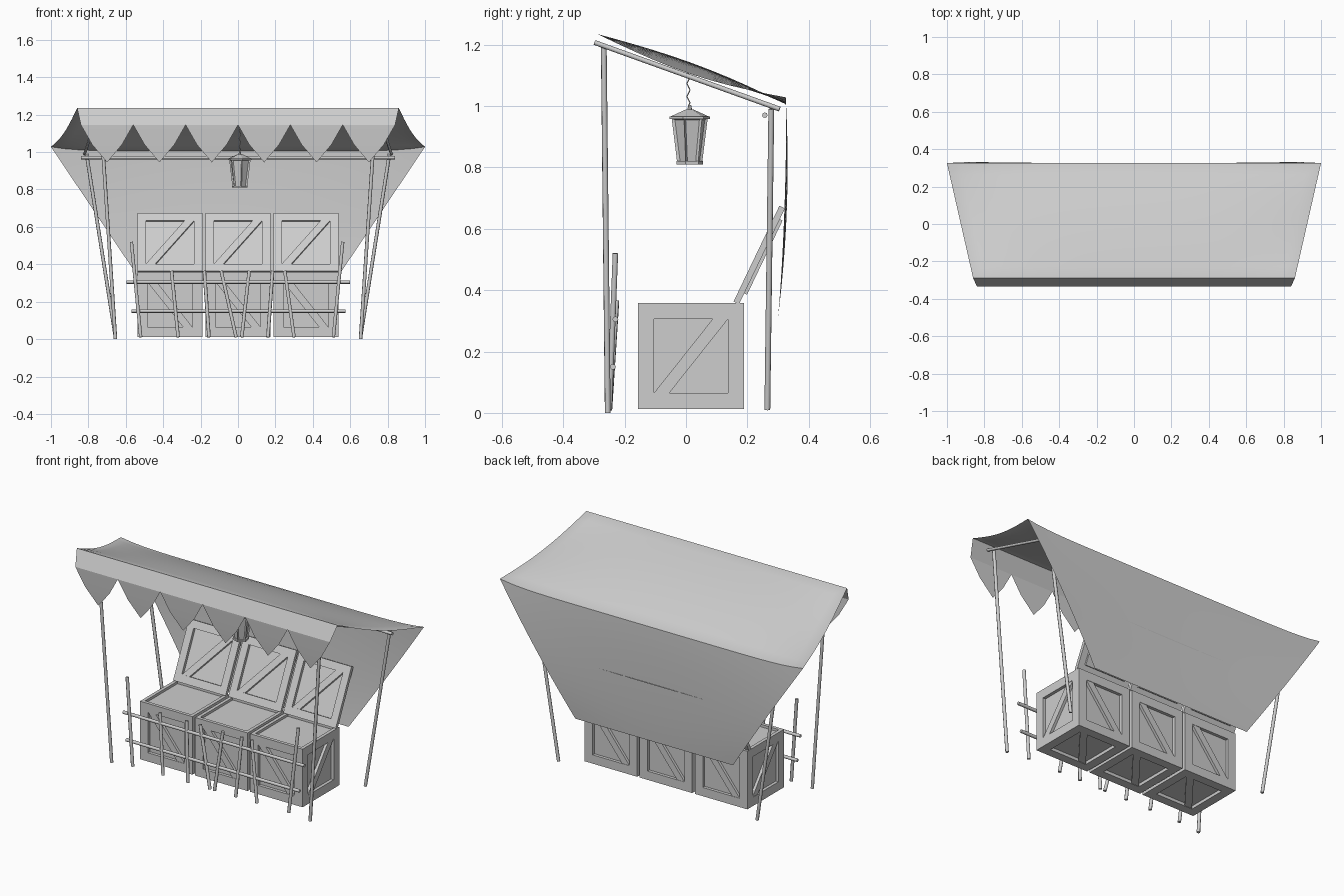
import bpy, bmesh, math
from mathutils import Matrix, Vector

if "Cube" in bpy.data.objects:
    bpy.data.objects.remove(bpy.data.objects["Cube"], do_unlink=True)

SHADE = 0.61
GREY = bpy.data.materials.new("plain_grey")
GREY.use_nodes = True
GREY.diffuse_color = (SHADE, SHADE, SHADE, 1)
GREY.node_tree.nodes["Principled BSDF"].inputs["Base Color"].default_value = GREY.diffuse_color


def finish(name, bm, smooth=None):
    bmesh.ops.recalc_face_normals(bm, faces=bm.faces)
    mesh = bpy.data.meshes.new(name)
    bm.to_mesh(mesh)
    bm.free()
    mesh.materials.append(GREY)
    obj = bpy.data.objects.new(name, mesh)
    bpy.context.collection.objects.link(obj)
    if smooth:
        bpy.ops.object.select_all(action="DESELECT")
        obj.select_set(True)
        bpy.context.view_layer.objects.active = obj
        bpy.ops.object.shade_smooth_by_angle(angle=math.radians(smooth))


def box(bm, centre, size, frame):
    m = frame @ Matrix.Translation(centre) @ Matrix.Diagonal((*size, 1))
    bmesh.ops.create_cube(bm, size=1, matrix=m)


def rod(name, a, b, r=0.0095):
    a, b = Vector(a), Vector(b)
    turn = (b - a).to_track_quat("Z", "Y").to_matrix().to_4x4()
    bm = bmesh.new()
    bmesh.ops.create_cone(bm, cap_ends=True, segments=8, radius1=r, radius2=r,
                          depth=(b - a).length, matrix=Matrix.Translation((a + b) / 2) @ turn)
    finish(name, bm, 50)


def sheet(name, shape, nu, nv):
    bm = bmesh.new()
    rows = [[bm.verts.new(shape(2 * i / nu - 1, j / nv)) for i in range(nu + 1)]
            for j in range(nv + 1)]
    for low, high in zip(rows, rows[1:]):
        for i in range(nu):
            bm.faces.new((low[i], low[i + 1], high[i + 1], high[i]))
    # Fold the cloth over on itself so that it has two sides
    result = bmesh.ops.solidify(bm, geom=bm.faces[:], thickness=0.004)
    finish(name, bm, 40)


# Canopy cloth: sloping roof and back drape, dipping onto the rear crossbar
def dip(u):
    return 0.022 * (1 - u ** 8)


def roof(u, v):
    puff = math.sin(math.pi * v)
    z = 1.235 - 0.207 * v + puff * (0.012 * (1 - u * u) - 0.028 * u ** 4) - dip(u) * v ** 3
    return (u * (0.86 + 0.14 * v), -0.29 + 0.615 * v, z)


def drape(u, v):
    y = 0.325 + 0.04 * v - 0.065 * v * v - 0.008 * (1 - u * u) * math.sin(math.pi * v)
    return (u * (1 - 0.48 * v), y, 1.028 - 0.715 * v - dip(u) * (1 - v) ** 2)


sheet("canopy_roof", roof, 28, 10)
sheet("back_drape", drape, 28, 14)

# Front valance with six hanging points
bm = bmesh.new()
PITCH, POINTS = 0.28, 6
top, hem = [], []
for i in range(POINTS + 1):
    x = (i - POINTS / 2) * PITCH
    top.append(bm.verts.new((x * 1.024, -0.29, 1.235)))
    hem.append(bm.verts.new((x, -0.333, 1.145)))
for i in range(POINTS):
    bm.faces.new((top[i], hem[i], hem[i + 1], top[i + 1]))
    xm = (hem[i].co.x + hem[i + 1].co.x) / 2
    sides = [bm.verts.new((xm + s * 0.08, -0.327, 1.04)) for s in (-1, 1)]
    tip = bm.verts.new((xm, -0.317, 0.945))
    bm.faces.new((hem[i], sides[0], sides[1], hem[i + 1]))
    bm.faces.new((sides[0], tip, sides[1]))
bmesh.ops.solidify(bm, geom=bm.faces[:], thickness=0.004)
finish("front_valance", bm, 20)

# Leaning posts, rafters and the rear crossbar
for side, s in (("right", -1), ("left", 1)):
    rod(f"front_post_{side}", (s * 0.655, -0.255, 0), (s * 0.735, -0.268, 1.2))
    rod(f"back_post_{side}", (s * 0.655, 0.265, 0.01), (s * 0.81, 0.278, 0.99))
    rod(f"rafter_{side}", (s * 0.75, -0.298, 1.207), (s * 0.82, 0.305, 0.99), 0.008)
rod("rear_crossbar", (-0.84, 0.257, 0.97), (0.84, 0.257, 0.97), 0.009)

# Fence rails and crooked pickets
rod("fence_rail_upper", (-0.595, -0.23, 0.305), (0.6, -0.23, 0.305))
rod("fence_rail_lower", (-0.57, -0.238, 0.15), (0.575, -0.238, 0.15))
pickets = [(-0.52, -0.57), (-0.32, -0.355), (-0.155, -0.18), (-0.01, -0.09),
           (0.02, 0.06), (0.16, 0.185), (0.3, 0.25), (0.51, 0.56)]
for n, (foot, head) in enumerate(pickets):
    end = n in (0, len(pickets) - 1)
    rod(f"fence_picket_{n + 1}", (foot, -0.25, 0.01),
        (head, -0.23 if end else -0.227, 0.52 if end else 0.365))

# Framed panel with a diagonal brace, facing the front, used for crates and lids
SIZE, BAND = 0.346, 0.05


def panel(bm, frame, border, flip):
    edge, inner = (SIZE - border) / 2, SIZE - 2 * border
    for s in (-1, 1):
        box(bm, (s * edge, 0.01, 0), (border, 0.02, SIZE), frame)
        box(bm, (0, 0.01, s * edge), (inner, 0.02, border), frame)
    slant = Matrix()
    slant[0][2] = (BAND - inner if flip else inner - BAND) / inner
    box(bm, (0, 0, 0), (BAND, 0.018, inner),
        frame @ Matrix.Translation((0, 0.011, 0)) @ slant)
    box(bm, (0, 0.024, 0), (inner + 0.01, 0.012, inner + 0.01), frame)


def crate(name, x):
    bm = bmesh.new()
    centre = Matrix.Translation((x, 0.016, 0.012 + SIZE / 2))
    outward = Matrix.Translation((0, -SIZE / 2, 0))
    for quarter in range(4):
        turn = Matrix.Rotation(quarter * math.pi / 2, 4, "Z")
        panel(bm, centre @ turn @ outward, 0.052, quarter % 2 == 0)
    panel(bm, centre @ Matrix.Rotation(math.pi / 2, 4, "X") @ outward, 0.052, True)
    # Inner cover, slightly below the rim
    box(bm, (0, 0, SIZE / 2 - 0.02), (SIZE - 0.04, SIZE - 0.04, 0.01), centre)
    finish(name, bm)


def lid(name, x):
    bm = bmesh.new()
    tilt = Matrix.Rotation(math.radians(-25.6), 4, "X")
    panel(bm, Matrix.Translation((x, 0.155, 0.363)) @ tilt
          @ Matrix.Translation((0, 0, SIZE / 2)), 0.044, False)
    finish(name, bm)


for label, x in (("right", -0.364), ("middle", 0), ("left", 0.363)):
    crate(f"crate_{label}", x)
    lid(f"crate_lid_{label}", x)

# Hanging six-sided lantern
spot = Matrix.Translation((0.01, 0.012, 0)) @ Matrix.Rotation(math.radians(12), 4, "Z")
bm = bmesh.new()
bmesh.ops.create_cone(bm, cap_ends=True, segments=6, radius1=0.041, radius2=0.06,
                      depth=0.15, matrix=spot @ Matrix.Translation((0, 0, 0.885)))
bm.normal_update()
panes = [f for f in bm.faces if abs(f.normal.z) < 0.7]
bmesh.ops.inset_individual(bm, faces=panes, thickness=0.01, depth=-0.007)
finish("lantern_body", bm)
for name, r1, r2, depth, z in (("lantern_cap", 0.068, 0.014, 0.024, 0.976),
                               ("lantern_brim", 0.068, 0.068, 0.008, 0.961),
                               ("lantern_base", 0.044, 0.044, 0.01, 0.815),
                               ("lantern_knob", 0.008, 0.005, 0.015, 0.995)):
    bm = bmesh.new()
    bmesh.ops.create_cone(bm, cap_ends=True, segments=6, radius1=r1, radius2=r2,
                          depth=depth, matrix=spot @ Matrix.Translation((0, 0, z)))
    finish(name, bm)

# Wavy chain holding the lantern
curve = bpy.data.curves.new("lantern_chain", "CURVE")
curve.dimensions = "3D"
curve.bevel_depth, curve.bevel_resolution = 0.002, 1
line = curve.splines.new("POLY")
STEPS = 12
line.points.add(STEPS)
for i, p in enumerate(line.points):
    sway = 0.005 * math.sin(i * math.pi / 2)
    p.co = (0.01 + sway, 0.008 + sway, 1.0 + 0.125 * i / STEPS, 1)
curve.materials.append(GREY)
bpy.context.collection.objects.link(bpy.data.objects.new("lantern_chain", curve))
